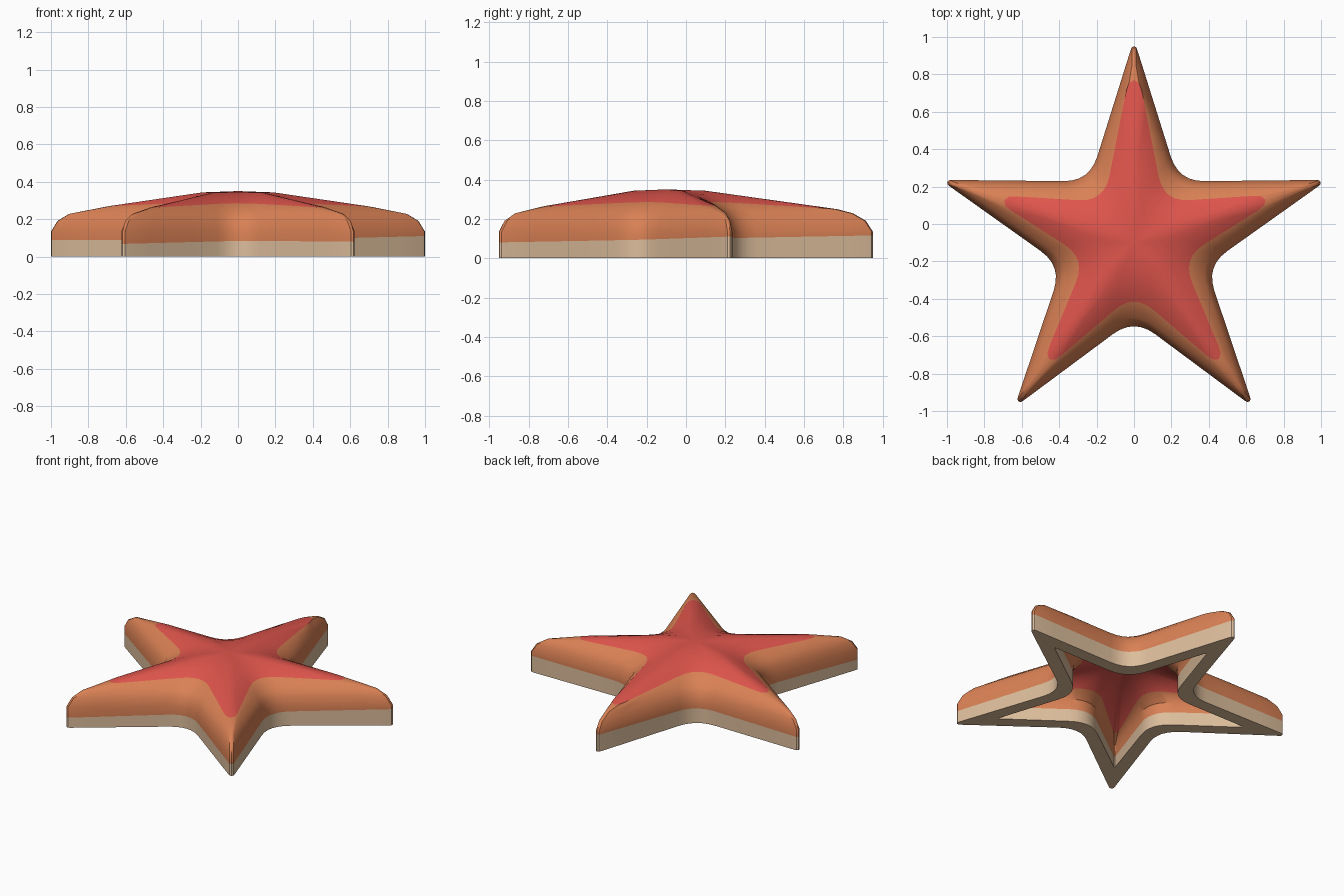
import bpy, bmesh, math
from mathutils import Vector

if "Cube" in bpy.data.objects:
    bpy.data.objects.remove(bpy.data.objects["Cube"])

CY = -0.10          # star centre in y
ARMS = 5


def material(name, rgb):
    m = bpy.data.materials.new(name)
    m.diffuse_color = (*rgb, 1)
    m.use_nodes = True
    m.node_tree.nodes["Principled BSDF"].inputs["Base Color"].default_value = m.diffuse_color
    return m


def ring(bm, tips, valley, hw, back, z_tip, z_valley, tan_line=False):
    """One star-shaped loop: tip radii per arm, sharp valley radius, blunt tip size, heights."""
    loop = []
    for k in range(ARMS):
        rt = tips[k] if isinstance(tips, (list, tuple)) else tips
        zt = z_tip(rt) if callable(z_tip) else z_tip
        side = Vector((rt - back, hw))
        a36 = math.radians(36)
        v = Vector((math.cos(a36), math.sin(a36))) * valley
        edge = side - v
        start = v + edge.normalized() * min(0.14, 0.4 * edge.length)
        # half arm: blunt tip, straight flank, then half of the valley fillet
        half = [Vector((rt, 0)), Vector((rt - back * 0.3, hw * 0.65))]
        half += [side.lerp(start, i / 4) for i in range(5)]
        out = Vector((math.cos(a36), math.sin(a36)))
        d = start - v
        end = v + out * (2 * d.dot(out)) - d
        for t in (0.17, 0.34, 0.5):
            half.append(start * (1 - t) ** 2 + v * 2 * t * (1 - t) + end * t * t)
        rv = half[-1].length
        pts = [Vector((p.x, -p.y)) for p in half[-2:0:-1]] + half
        # the shared valley point is the average reach of the two neighbouring arms
        ang = math.radians(90 + 72 * k)
        c, s = math.cos(ang), math.sin(ang)
        for p in pts:
            f = min(1, max(0, (rt - p.length) / (rt - rv)))
            x, y = c * p.x - s * p.y, s * p.x + c * p.y + CY
            z = zt + (z_valley - zt) * f
            if tan_line:
                z = 0.095 + 0.01 * x + 0.022 * y
            loop.append(bm.verts.new((x, y, z)))
    return loop


def bridge(bm, a, b, mat):
    n = len(a)
    for i in range(n):
        j = (i + 1) % n
        bm.faces.new((a[i], a[j], b[j], b[i])).material_index = mat


def cap(bm, loop, z, mat):
    c = bm.verts.new((0, CY, z))
    for i in range(len(loop)):
        bm.faces.new((loop[i], loop[(i + 1) % len(loop)], c)).material_index = mat


def ridge(r):
    return 0.35 - max(0, r - 0.15) * 0.14


TAN, ORANGE, RED = 0, 1, 2
red_tips = (0.87, 0.73, 0.77, 0.77, 0.74)   # painted patch reaches differently on each arm
bm = bmesh.new()

# outer shell: straight wall, rounded shoulder, gentle ridged top
outer = [
    ring(bm, 1.05, 0.405, 0.018, 0.02, 0, 0),
    ring(bm, 1.05, 0.405, 0.018, 0.02, 0, 0, True),
    ring(bm, 1.05, 0.405, 0.018, 0.02, 0.135, 0.135),
    ring(bm, 1.015, 0.39, 0.017, 0.02, 0.19, 0.19),
    ring(bm, 0.95, 0.36, 0.018, 0.025, 0.228, 0.235),
    ring(bm, red_tips, 0.27, 0.042, 0.06, ridge, 0.285),
    ring(bm, 0.5, 0.18, 0.02, 0.03, ridge, 0.323),
    ring(bm, 0.2, 0.12, 0.03, 0.02, ridge, 0.343),
]
for i, mat in enumerate((TAN, ORANGE, ORANGE, ORANGE, ORANGE, RED, RED)):
    bridge(bm, outer[i], outer[i + 1], mat)
cap(bm, outer[-1], 0.35, RED)

# hollow underside, following the outside at the wall thickness
inner = [
    ring(bm, 0.79, 0.305, 0.006, 0.01, 0, 0),
    ring(bm, 0.79, 0.305, 0.006, 0.01, 0, 0, True),
    ring(bm, 0.77, 0.30, 0.006, 0.01, 0.145, 0.155),
    ring(bm, 0.68, 0.24, 0.02, 0.03, 0.18, 0.21),
    ring(bm, 0.3, 0.13, 0.02, 0.02, 0.25, 0.255),
]
bridge(bm, outer[0], inner[0], TAN)
for i, mat in enumerate((TAN, ORANGE, ORANGE, RED)):
    bridge(bm, inner[i], inner[i + 1], mat)
cap(bm, inner[-1], 0.27, RED)

bmesh.ops.recalc_face_normals(bm, faces=bm.faces)
mesh = bpy.data.meshes.new("starfish_shell")
bm.to_mesh(mesh)
bm.free()
star = bpy.data.objects.new("starfish_shell", mesh)
bpy.context.collection.objects.link(star)
for m in (material("sand_tan", (0.72, 0.51, 0.33)),
          material("coral_orange", (0.70, 0.22, 0.09)),
          material("coral_red", (0.73, 0.09, 0.072))):
    mesh.materials.append(m)

bpy.context.view_layer.objects.active = star
star.select_set(True)
bpy.ops.object.shade_smooth_by_angle(angle=math.radians(35))
